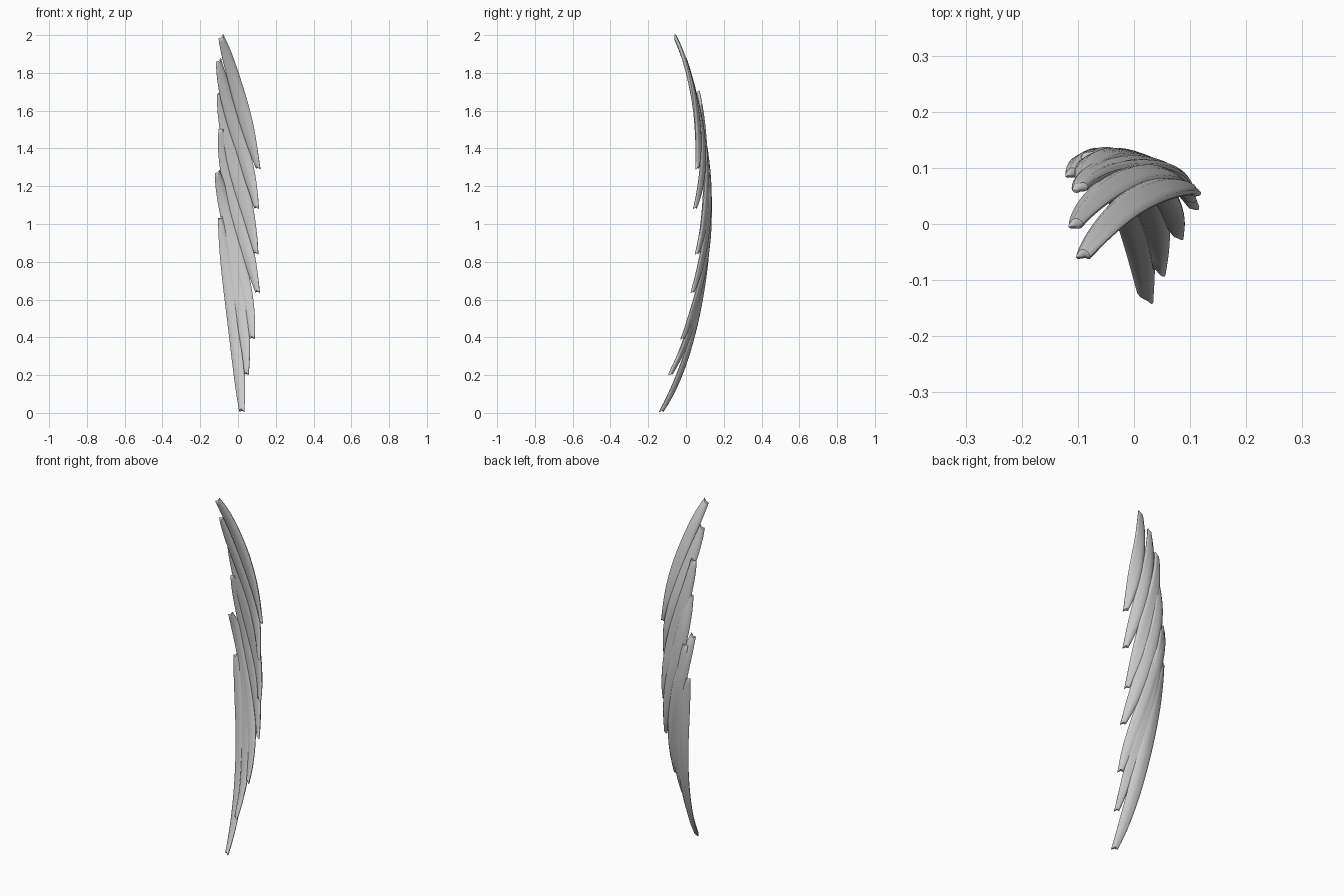
import bpy, bmesh, math, random
from mathutils import Vector

if "Cube" in bpy.data.objects:
    bpy.data.objects.remove(bpy.data.objects["Cube"])

random.seed(4)
SIDES, STEPS = 14, 30


def through(pts, t):
    """Smooth cubic passing through four points."""
    out = Vector((0, 0, 0))
    for i in range(4):
        w = 1.0
        for j in range(4):
            if j != i:
                w *= (t - j / 3) / ((i - j) / 3)
        out += Vector(pts[i]) * w
    return out


def strand(name, pts, width):
    """Flattened, tapered fibre with ragged forked ends."""
    bm = bmesh.new()
    rings = []
    phase = random.uniform(0, 6.28)
    for s in range(STEPS + 1):
        t = s / STEPS
        c = through(pts, t)
        tan = (through(pts, t + .01) - through(pts, t - .01)).normalized()
        # blades wrap around a shallow dome, turning from left to right
        a = -0.35 + 0.95 * t
        side = Vector((math.cos(a), -math.sin(a), 0))
        side = (side - tan * side.dot(tan)).normalized()
        nrm = tan.cross(side).normalized()
        swell = max(0, math.sin(math.pi * t)) ** 0.8
        hw = 0.014 + (width - 0.014) * swell + 0.002 * math.sin(9 * t + phase)
        ht = 0.009 + 0.004 * swell
        ring = []
        for k in range(SIDES):
            u = 2 * math.pi * k / SIDES
            x, y = math.cos(u), math.sin(u)
            groove = 1 + 0.15 * math.cos(4 * u + phase)
            p = c + side * hw * x + nrm * ht * y * groove
            if s in (0, STEPS):
                p += tan * (0.014 * x * x - 0.004 + 0.006 * x) * (1 if s else -1)
            ring.append(bm.verts.new(p))
        rings.append(ring)
    for r0, r1 in zip(rings, rings[1:]):
        for k in range(SIDES):
            n = (k + 1) % SIDES
            bm.faces.new((r0[k], r0[n], r1[n], r1[k]))
    # sunken end caps
    for ring in (rings[0], rings[-1]):
        mid = bm.verts.new(sum((v.co for v in ring), Vector()) / SIDES)
        for k in range(SIDES):
            bm.faces.new((ring[k], ring[(k + 1) % SIDES], mid))
    bmesh.ops.recalc_face_normals(bm, faces=bm.faces)
    me = bpy.data.meshes.new(name)
    bm.to_mesh(me)
    bm.free()
    ob = bpy.data.objects.new(name, me)
    bpy.context.collection.objects.link(ob)
    bpy.ops.object.select_all(action='DESELECT')
    ob.select_set(True)
    bpy.context.view_layer.objects.active = ob
    bpy.ops.object.shade_smooth_by_angle(angle=math.radians(50))


# overlapping strands, from the top of the bow to the bottom
paths = [
    ([(-.088, -.055, 1.985), (-.025, .018, 1.78), (.042, .06, 1.54), (.105, .06, 1.30)], .038),
    ([(-.102, .0, 1.86), (-.04, .065, 1.60), (.035, .09, 1.35), (.097, .05, 1.09)], .040),
    ([(-.095, .065, 1.69), (-.045, .10, 1.42), (.035, .105, 1.12), (.095, .06, .85)], .042),
    ([(-.088, .085, 1.50), (-.045, .12, 1.22), (.03, .105, .93), (.102, .037, .645)], .042),
    ([(-.108, .09, 1.27), (-.045, .122, 1.00), (.03, .075, .68), (.075, -.015, .40)], .042),
    ([(-.08, .12, 1.22), (-.035, .115, .90), (.02, .05, .54), (.045, -.08, .21)], .040),
    ([(-.093, .115, 1.03), (-.048, .098, .75), (-.008, .025, .38), (.02, -.127, .014)], .042),
]
for i, (pts, w) in enumerate(paths):
    strand(f"strand_{i + 1}", pts, w)
